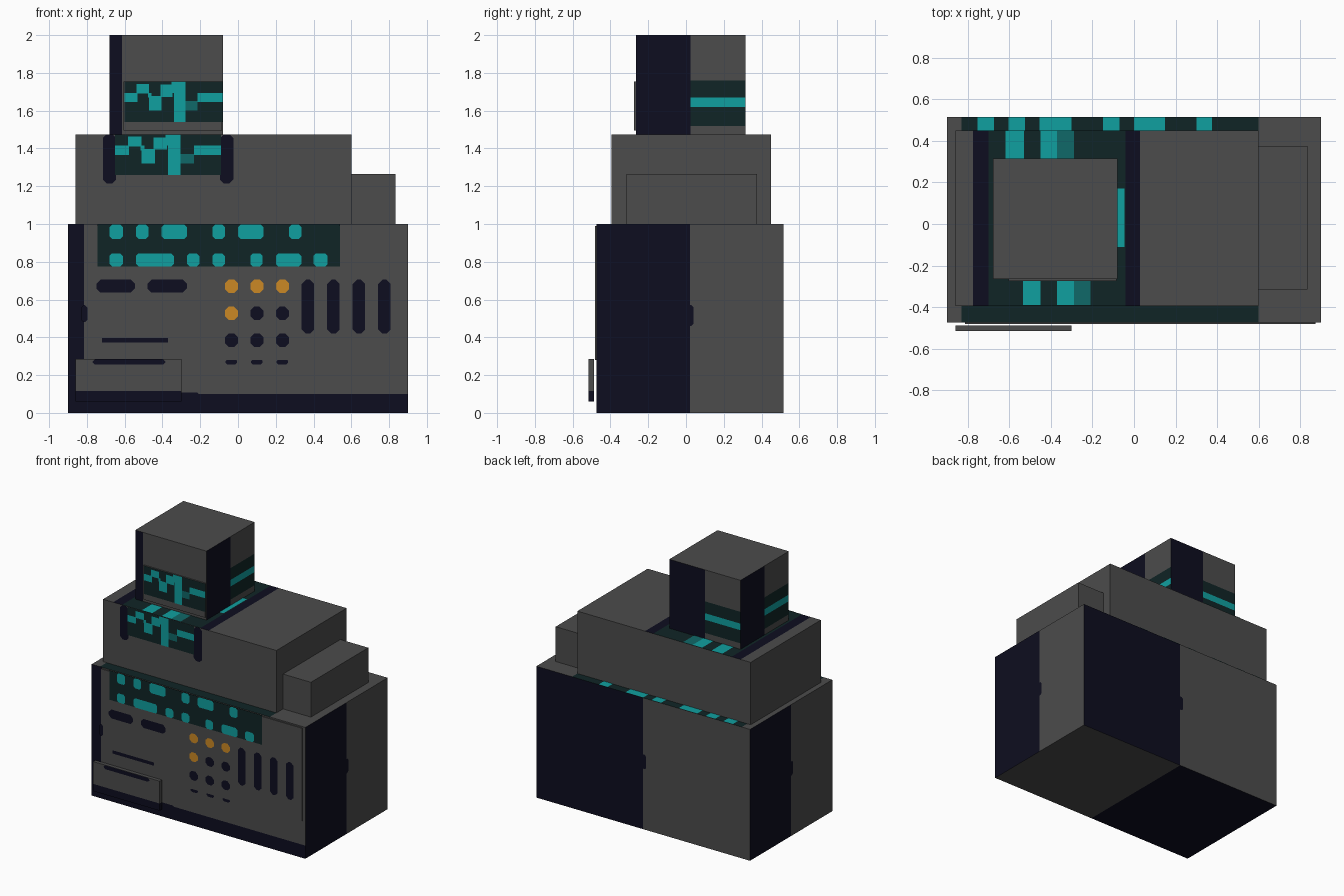
import bpy
import bmesh
from mathutils import Vector

cube = bpy.data.objects.get("Cube")
if cube:
    bpy.data.objects.remove(cube, do_unlink=True)


def material(name, r, g, b):
    m = bpy.data.materials.new(name)
    m.use_nodes = True
    m.diffuse_color = (r, g, b, 1)
    m.node_tree.nodes["Principled BSDF"].inputs["Base Color"].default_value = (r, g, b, 1)
    return m


PALETTE = [
    material("casing_grey", 0.072, 0.072, 0.072),
    material("navy_black", 0.004, 0.004, 0.014),
    material("dark_teal", 0.005, 0.018, 0.019),
    material("bright_teal", 0.005, 0.35, 0.35),
    material("mid_teal", 0.005, 0.14, 0.14),
    material("amber", 0.6, 0.25, 0.018),
]
GREY, NAVY, DARK, TEAL, MID, AMBER = range(len(PALETTE))


def finish(bm, name):
    mesh = bpy.data.meshes.new(name)
    bm.to_mesh(mesh)
    bm.free()
    for m in PALETTE:
        mesh.materials.append(m)
    obj = bpy.data.objects.new(name, mesh)
    bpy.context.collection.objects.link(obj)
    return obj


def box(name, xs, ys, zs, cuts=None, rule=None):
    """Box, cut along axis planes, with faces coloured by a rule(side, centre)."""
    bm = bmesh.new()
    bmesh.ops.create_cube(bm, size=1)
    for v in bm.verts:
        for i, (lo, hi) in enumerate((xs, ys, zs)):
            v.co[i] = hi if v.co[i] > 0 else lo
    for axis, values in (cuts or {}).items():
        normal = Vector([float(a == axis) for a in "xyz"])
        for value in values:
            bmesh.ops.bisect_plane(bm, geom=bm.verts[:] + bm.edges[:] + bm.faces[:],
                                   plane_co=normal * value, plane_no=normal)
    bm.normal_update()
    sides = {(0, 1): "right", (0, -1): "left", (1, 1): "back",
             (1, -1): "front", (2, 1): "top", (2, -1): "bottom"}
    if rule:
        for f in bm.faces:
            axis = max(range(3), key=lambda i: abs(f.normal[i]))
            side = sides[axis, 1 if f.normal[axis] > 0 else -1]
            f.material_index = rule(side, f.calc_center_median())
    return finish(bm, name)


PLACE = {
    "front": lambda u, v, d: (u, d, v), "back": lambda u, v, d: (u, d, v),
    "top": lambda u, v, d: (u, v, d),
    "right": lambda u, v, d: (d, u, v), "left": lambda u, v, d: (d, u, v),
}


def plates(name, side, depth, colour, rects, corner=0.0):
    """Flat painted patches (u0, u1, v0, v1) on one side, with clipped corners."""
    bm = bmesh.new()
    for u0, u1, v0, v1 in rects:
        pts = []
        for u, v, su, sv in ((u0, v0, 1, 1), (u1, v0, -1, 1), (u1, v1, -1, -1), (u0, v1, 1, -1)):
            pair = [(u, v + sv * corner), (u + su * corner, v)]
            if su != sv:
                pair.reverse()
            pts += pair if corner else [(u, v)]
        if side in ("back", "left"):
            pts.reverse()
        face = bm.faces.new([bm.verts.new(PLACE[side](u, v, depth)) for u, v in pts])
        face.material_index = colour
    return finish(bm, name)


# Base cabinet
def base_rule(side, c):
    if side == "front":
        return NAVY if c.x < -0.815 or c.z < 0.1 else GREY
    if side == "top":
        return DARK if -0.83 < c.x < 0.6 else GREY
    navy = {"right": c.y < 0.02, "left": c.y > 0.02, "back": c.x > 0, "bottom": c.x < 0}
    return NAVY if navy[side] else GREY


box("base_cabinet", (-0.9, 0.9), (-0.475, 0.515), (0, 1),
    {"x": (-0.83, -0.815, 0, 0.6), "y": (0.02,), "z": (0.1,)}, base_rule)
plates("base_right_notch", "right", 0.901, NAVY, [(0.01, 0.04, 0.46, 0.57)], 0.012)
plates("base_left_notch", "left", -0.901, NAVY, [(0.0, 0.03, 0.46, 0.57)], 0.012)
plates("base_back_notch", "back", 0.516, NAVY, [(-0.025, 0.01, 0.46, 0.57)], 0.012)
plates("base_back_ledge_tiles", "top", 1.002, TEAL,
       [(a, b, 0.45, 0.515) for a, b in ((-0.755, -0.675), (-0.605, -0.525), (-0.455, -0.3),
                                         (-0.15, -0.07), (0, 0.15), (0.3, 0.375))])

# Front control panel
box("front_panel", (-0.815, 0.875), (-0.482, -0.47), (0.28, 0.99))
F1, F2 = -0.484, -0.486
plates("panel_left_notch", "front", F1, NAVY, [(-0.83, -0.798, 0.48, 0.57)], 0.012)
plates("display_strip", "front", F1, DARK, [(-0.745, 0.54, 0.775, 1.0)])
upper = ((-0.68, -0.61), (-0.54, -0.475), (-0.405, -0.27), (-0.135, -0.07), (0, 0.135), (0.27, 0.335))
lower = ((-0.68, -0.61), (-0.54, -0.34), (-0.27, -0.205), (-0.135, -0.07),
         (0.065, 0.13), (0.2, 0.335), (0.4, 0.475))
plates("display_cells", "front", F2, TEAL,
       [(a, b, 0.92, 0.997) for a, b in upper] + [(a, b, 0.775, 0.845) for a, b in lower], 0.014)
plates("wide_slots", "front", F1, NAVY,
       [(-0.75, -0.545, 0.637, 0.705), (-0.48, -0.27, 0.637, 0.705)], 0.022)
plates("tall_slots", "front", F1, NAVY,
       [(x - 0.033, x + 0.033, 0.42, 0.705) for x in (0.37, 0.505, 0.64, 0.775)], 0.022)
plates("thin_slot", "front", F1, NAVY, [(-0.72, -0.37, 0.372, 0.397)])

# Round buttons, the first four lit
buttons = [(x, z) for z in (0.67, 0.527, 0.385) for x in (-0.035, 0.1, 0.235)]
for name, colour, group in (("lit_buttons", AMBER, buttons[:4]), ("dark_buttons", NAVY, buttons[4:])):
    plates(name, "front", F1, colour,
           [(x - 0.035, x + 0.035, z - 0.035, z + 0.035) for x, z in group], 0.02)
plates("low_button_edges", "front", -0.477, NAVY,
       [(x - 0.03, x + 0.03, 0.255, 0.285) for x in (-0.035, 0.1, 0.235)], 0.01)

# Front tray
box("front_tray", (-0.86, -0.3), (-0.515, -0.488), (0.06, 0.285), {"z": (0.115,)},
    lambda side, c: NAVY if c.z < 0.115 else GREY)
plates("tray_slot", "front", -0.5165, NAVY, [(-0.77, -0.385, 0.255, 0.284)], 0.012)
plates("tray_edge_mark", "front", -0.477, NAVY, [(-0.32, -0.21, 0.09, 0.108)], 0.005)


# Middle housing
def housing_rule(side, c):
    if side != "top":
        return GREY
    if -0.7 < c.x < -0.04:
        return DARK
    return NAVY if -0.775 < c.x < 0.03 else GREY


box("middle_housing", (-0.86, 0.6), (-0.395, 0.45), (1, 1.475),
    {"x": (-0.775, -0.7, -0.04, 0.03)}, housing_rule)
box("side_housing", (0.6, 0.835), (-0.315, 0.375), (1, 1.265))
plates("housing_top_tiles", "top", 1.477, TEAL,
       [(-0.535, -0.45, -0.39, -0.27), (-0.37, -0.29, -0.39, -0.27),
        (-0.62, -0.53, 0.315, 0.45), (-0.45, -0.37, 0.315, 0.45),
        (-0.08, -0.045, -0.11, 0.17)])
plates("housing_top_dim_tiles", "top", 1.477, MID,
       [(-0.29, -0.21, -0.39, -0.27), (-0.37, -0.29, 0.315, 0.45)])
plates("housing_tabs", "front", -0.397, NAVY,
       [(-0.715, -0.645, 1.215, 1.475), (-0.095, -0.025, 1.215, 1.475)], 0.02)


# Jagged signal screen, used on the housing and on the head
def signal_screen(name, x0, x1, z0, z1, y):
    w, h = (x1 - x0) / 8, (z1 - z0) / 10
    cell = lambda a, b, c, d: (x0 + a * w, x0 + b * w, z0 + c * h, z0 + d * h)
    plates(name + "_screen", "front", y, DARK, [(x0, x1, z0, z1)])
    plates(name + "_signal", "front", y - 0.002, TEAL,
           [cell(*c) for c in ((0, 1.05, 4.9, 7.2), (0.95, 2, 7, 9.4), (2, 3, 2.8, 6.4),
                               (1.9, 2.2, 6, 7.2), (2.9, 3.9, 6.2, 9.2), (3.8, 4.1, 7.2, 10),
                               (4, 4.95, 0, 10), (5.95, 8, 4.9, 7.2))])
    plates(name + "_dim_signal", "front", y - 0.002, MID, [cell(4.95, 5.95, 2.8, 5.2)])


signal_screen("housing", -0.65, -0.09, 1.26, 1.475, -0.399)


# Head block
def head_rule(side, c):
    if side == "front":
        return NAVY if c.x < -0.615 else GREY
    navy = {"right": c.y < 0.025, "left": c.y > 0.025, "back": c.x > -0.38}
    if side not in navy:
        return GREY
    if navy[side]:
        return NAVY
    if 1.62 < c.z < 1.67:
        return TEAL
    return DARK if 1.52 < c.z < 1.76 else GREY


box("head_block", (-0.68, -0.08), (-0.265, 0.315), (1.475, 2),
    {"x": (-0.615, -0.38), "y": (0.025,), "z": (1.52, 1.62, 1.67, 1.76)}, head_rule)
box("head_face_plate", (-0.605, -0.085), (-0.274, -0.26), (1.495, 1.755))
signal_screen("head", -0.6, -0.08, 1.54, 1.755, -0.276)
